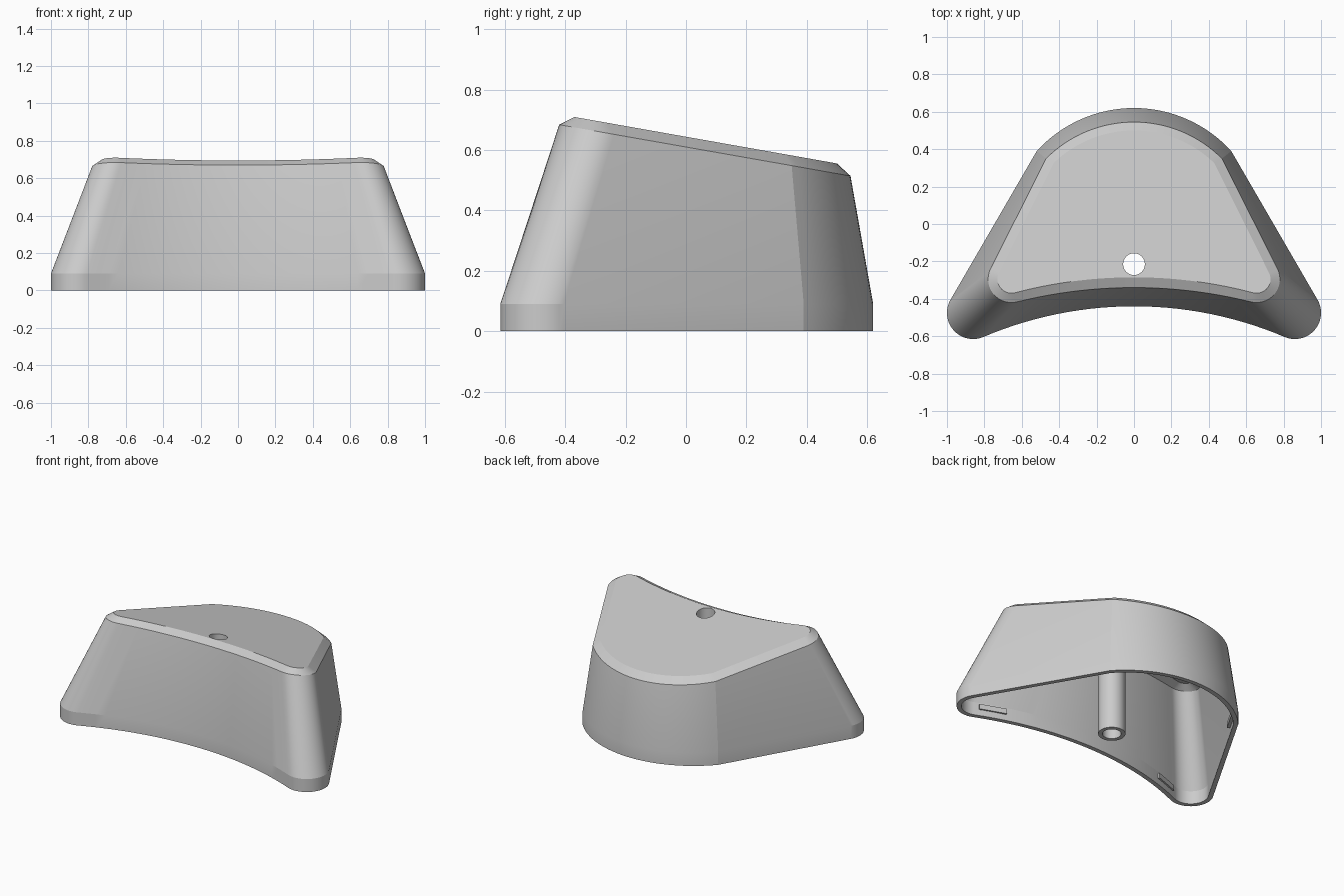
import bpy, bmesh
from math import sin, cos, pi, atan2, acos, hypot, radians

if "Cube" in bpy.data.objects:
    bpy.data.objects.remove(bpy.data.objects["Cube"])

grey = bpy.data.materials.new("plain grey")
grey.use_nodes = True
grey.diffuse_color = (0.6, 0.6, 0.6, 1)
grey.node_tree.nodes["Principled BSDF"].inputs["Base Color"].default_value = (0.6, 0.6, 0.6, 1)

WALL = 0.03
HOLE_Y, HOLE_R, TUBE_R = -0.215, 0.058, 0.085


def make_object(name, bm):
    bmesh.ops.recalc_face_normals(bm, faces=bm.faces)
    mesh = bpy.data.meshes.new(name)
    bm.to_mesh(mesh)
    bm.free()
    mesh.materials.append(grey)
    ob = bpy.data.objects.new(name, mesh)
    bpy.context.collection.objects.link(ob)
    return ob


def smooth(ob, degrees):
    bpy.ops.object.select_all(action='DESELECT')
    ob.select_set(True)
    bpy.context.view_layer.objects.active = ob
    bpy.ops.object.shade_smooth_by_angle(angle=radians(degrees))


def arc(cx, cy, r, a, b, n):
    return [(cx + r * cos(a + (b - a) * i / n), cy + r * sin(a + (b - a) * i / n))
            for i in range(n + 1)]


def outline(front, back, kink, corner, r, inset=0):
    """Concave front arc, round corners, straight sides and a round back."""
    kx, ky = kink
    cx, cy = corner
    rise = back - ky
    back_r = (kx * kx + rise * rise) / (2 * rise)
    back_c = back - back_r
    k = (back_r - inset) / back_r
    kx, ky, back_r = kx * k, back_c + (ky - back_c) * k, back_r - inset
    front, r = front + inset, r - inset
    d = cy - front
    front_r = (cx * cx + d * d - r * r) / (2 * (r - d))
    front_c = front - front_r
    touch = atan2(cy - front_c, cx)
    side = atan2(ky - cy, kx - cx) - acos(r / hypot(kx - cx, ky - cy))
    half = arc(0, front_c, front_r, pi / 2, touch, 14)
    half += arc(cx, cy, r, touch - pi, side, 20)[1:]
    half += arc(0, back_c, back_r, atan2(ky - back_c, kx), pi / 2, 16)
    return half + [(-x, y) for x, y in half[-2:0:-1]]


# Cross-sections, and the height rule of each
def base(t):
    return outline(-0.44, 0.62, (0.52, 0.39), (0.86, -0.475), 0.14, t)


def shoulder(t):
    return outline(-0.34, 0.545, (0.47, 0.35), (0.655, -0.295), 0.125, t)


def plate(t):
    return outline(-0.285, 0.50, (0.43, 0.325), (0.655, -0.295), 0.075, t)


def top_z(y):
    return 0.644 - 0.177 * y


# Hollow shell: outer and inner lofts joined by the bottom rim
bm = bmesh.new()


def ring(points, height):
    return [bm.verts.new((x, y, height(y))) for x, y in points]


def bridge(a, b):
    n = len(a)
    for i in range(n):
        j = (i + 1) % n
        bm.faces.new((a[i], a[j], b[j], b[i]))


def loft(t):
    rings = [ring(base(t), lambda y: 0),
             ring(base(t), lambda y: 0.09),
             ring(shoulder(t), lambda y: 0.61 - 0.176 * y - t),
             ring(plate(t), lambda y: top_z(y) - t)]
    for a, b in zip(rings, rings[1:]):
        bridge(a, b)
    bm.faces.new(rings[-1])
    return rings[0]


bridge(loft(0), loft(WALL))
shell = make_object("shell", bm)

# Screw hole through the top
bm = bmesh.new()
bmesh.ops.create_cone(bm, cap_ends=True, segments=48, radius1=HOLE_R, radius2=HOLE_R, depth=2)
cutter = make_object("hole_cutter", bm)
cutter.location = (0, HOLE_Y, 0.5)
cutter.hide_render = True
cut = shell.modifiers.new("hole", 'BOOLEAN')
cut.operation, cut.solver, cut.object = 'DIFFERENCE', 'EXACT', cutter
bpy.ops.object.select_all(action='DESELECT')
bpy.context.view_layer.objects.active = shell
shell.select_set(True)
bpy.ops.object.modifier_apply(modifier=cut.name)
bpy.data.objects.remove(cutter)
smooth(shell, 11)

# Screw tube hanging below the hole
bm = bmesh.new()
loops = []
for r, top in ((TUBE_R, False), (TUBE_R, True), (HOLE_R, True), (HOLE_R, False)):
    points = arc(0, HOLE_Y, r, 0, 2 * pi, 48)[:-1]
    loops.append(ring(points, (lambda y: top_z(y) - 0.02) if top else (lambda y: 0.005)))
for i in range(4):
    bridge(loops[i], loops[(i + 1) % 4])
smooth(make_object("screw_tube", bm), 30)

# Small snap ribs on the inside of the wall, mirrored left and right
for label, x, y, turn, length in (("front", 0.70, -0.536, -20, 0.18),
                                  ("back", 0.515, 0.33, -60, 0.16)):
    for side, s in (("left", 1), ("right", -1)):
        bm = bmesh.new()
        bmesh.ops.create_cube(bm, size=1)
        bmesh.ops.scale(bm, vec=(length, 0.03, 0.035), verts=bm.verts)
        rib = make_object(f"{label}_rib_{side}", bm)
        rib.location = (s * x, y, 0.06)
        rib.rotation_euler.z = radians(s * turn)
